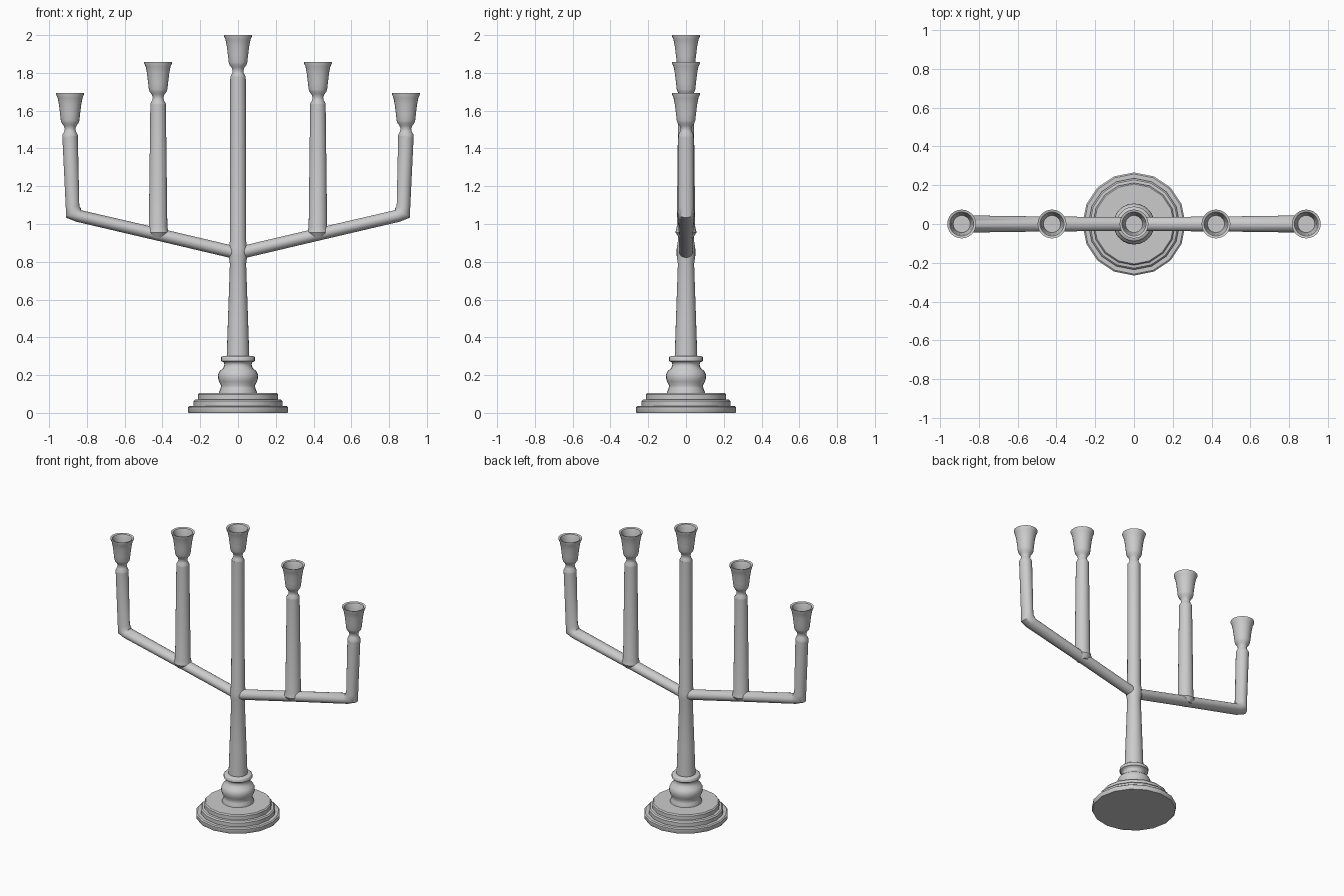
import bpy, bmesh, math
from mathutils import Vector

cube = bpy.data.objects.get("Cube")
if cube:
    bpy.data.objects.remove(cube, do_unlink=True)

metal = bpy.data.materials.new("pale grey metal")
metal.use_nodes = True
GREY = (0.6, 0.6, 0.6, 1)
metal.diffuse_color = GREY
metal.node_tree.nodes["Principled BSDF"].inputs["Base Color"].default_value = GREY


def loft(name, rings, angle=35):
    """Skin a list of vertex rings, capping both ends."""
    bm = bmesh.new()
    loops = [[bm.verts.new(p) for p in ring] for ring in rings]
    n = len(loops[0])
    for a, b in zip(loops, loops[1:]):
        for i in range(n):
            j = (i + 1) % n
            bm.faces.new((a[i], a[j], b[j], b[i]))
    bm.faces.new(loops[0][::-1])
    bm.faces.new(loops[-1])
    bmesh.ops.recalc_face_normals(bm, faces=bm.faces)
    mesh = bpy.data.meshes.new(name)
    bm.to_mesh(mesh)
    bm.free()
    mesh.materials.append(metal)
    obj = bpy.data.objects.new(name, mesh)
    bpy.context.collection.objects.link(obj)
    bpy.ops.object.select_all(action='DESELECT')
    obj.select_set(True)
    bpy.context.view_layer.objects.active = obj
    bpy.ops.object.shade_smooth_by_angle(angle=math.radians(angle))
    return obj


def lathe(name, profile, x=0.0, z=0.0, sides=24, angle=35):
    """Turn a (radius, height) profile around a vertical axis."""
    turns = [math.tau * i / sides for i in range(sides)]
    return loft(name, [[(x + r * math.sin(t), r * math.cos(t), z + h) for t in turns]
                       for r, h in profile], angle)


def sweep(name, path, side, sides=24):
    """Oval tube along (x, z, in-plane radius, depth radius) stations."""
    pts = [Vector((p[0], 0, p[1])) for p in path]
    rings = []
    for i, (x, z, r, d) in enumerate(path):
        ahead = pts[min(i + 1, len(pts) - 1)] - pts[i]
        behind = pts[i] - pts[max(i - 1, 0)]
        tangent = (ahead.normalized() + behind.normalized()).normalized()
        across = Vector((tangent.z, 0, -tangent.x))
        ring = []
        for k in range(sides):
            t = math.tau * k / sides
            p = pts[i] + across * r * math.cos(t)
            ring.append((side * p.x, d * math.sin(t), p.z))
        rings.append(ring)
    return loft(name, rings, 50)


# Stepped round foot
lathe("foot", [(0.262, 0), (0.266, 0.008), (0.266, 0.03), (0.258, 0.036), (0.236, 0.036),
               (0.236, 0.062), (0.228, 0.07), (0.213, 0.072), (0.213, 0.098),
               (0.206, 0.106)], sides=16)

# Turned knob above the foot
lathe("knob", [(0.1, 0.1), (0.1, 0.112), (0.092, 0.13), (0.09, 0.145), (0.1, 0.165),
               (0.106, 0.185), (0.105, 0.205), (0.096, 0.222), (0.078, 0.237),
               (0.072, 0.255), (0.076, 0.268), (0.09, 0.274), (0.09, 0.294),
               (0.083, 0.3), (0.058, 0.301)], angle=50)

# Central column
lathe("column", [(0.06, 0.29), (0.053, 0.5), (0.043, 0.79), (0.049, 0.83), (0.049, 0.87),
                 (0.043, 0.91), (0.041, 1.78)])

# Cup with its neck and shoulder, heights measured down from the rim
CUP = [(0.041, -0.235), (0.041, -0.222), (0.031, -0.203), (0.028, -0.189), (0.034, -0.172),
       (0.045, -0.158), (0.049, -0.145), (0.053, -0.11), (0.059, -0.06), (0.066, -0.025),
       (0.0745, -0.005), (0.0745, 0), (0.062, -0.004), (0.054, -0.03), (0.05, -0.06),
       (0.044, -0.11)]
lathe("centre_cup", CUP, 0, 2.0, angle=50)

for side, label in ((1, "left"), (-1, "right")):
    # Arm bending up into the outer stem
    sweep(label + "_arm", [(0, 0.845, 0.033, 0.036), (0.42, 0.944, 0.033, 0.038),
                           (0.845, 1.043, 0.033, 0.044), (0.872, 1.06, 0.047, 0.044),
                           (0.876, 1.09, 0.036, 0.042), (0.889, 1.465, 0.041, 0.041)], side)
    lathe(label + "_outer_cup", CUP, side * 0.889, 1.693, angle=50)
    # Stem standing on the middle of the arm
    lathe(label + "_middle_stem", [(0.036, 0.925), (0.056, 0.955), (0.049, 0.985),
                                   (0.041, 1.635)], side * 0.423)
    lathe(label + "_middle_cup", CUP, side * 0.423, 1.858, angle=50)
